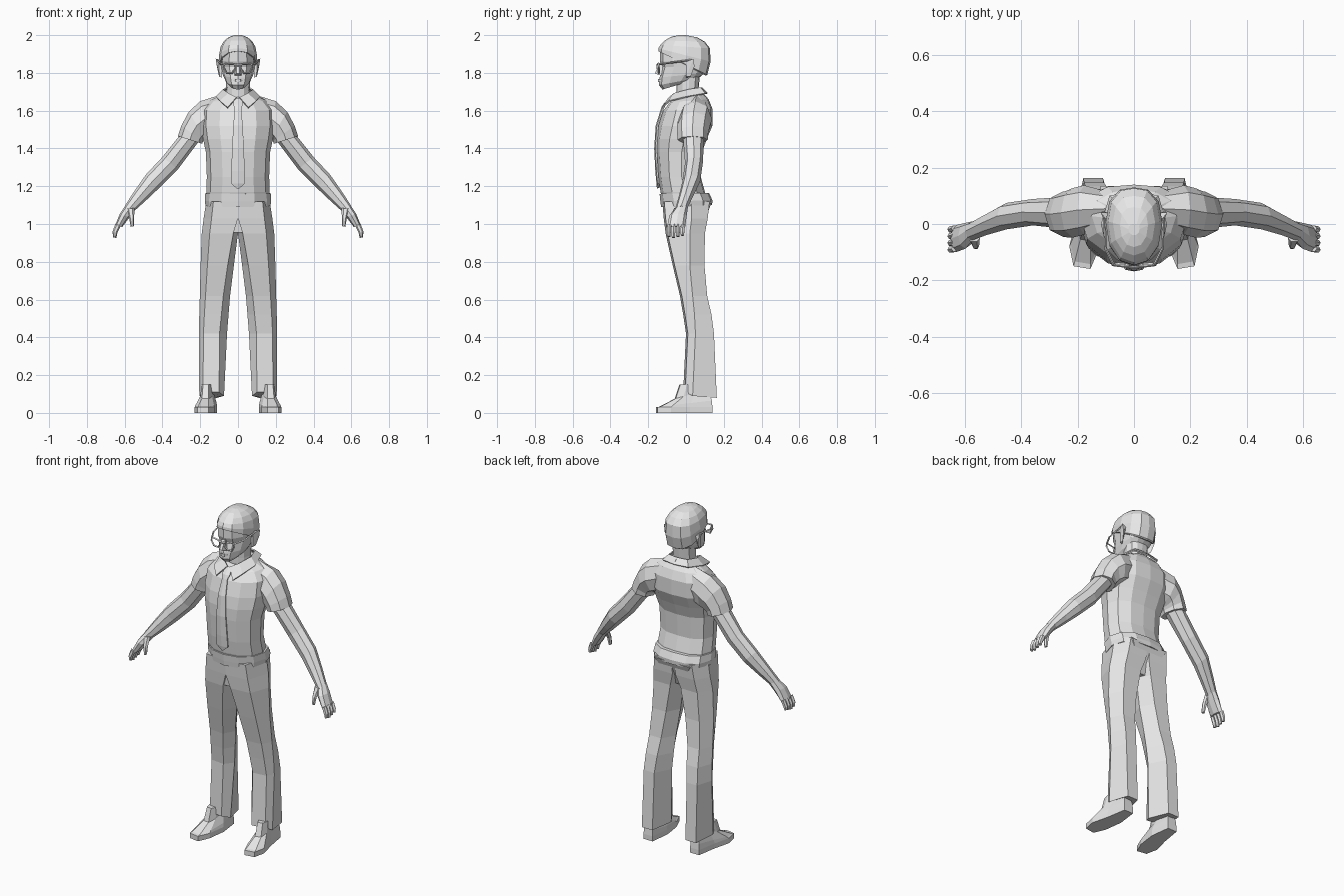
import bpy, bmesh, math
from mathutils import Vector

grey = bpy.data.materials.new("light_grey")
grey.diffuse_color = (0.8, 0.8, 0.8, 1)


def finish(name, bm, mirror=False, thick=0):
    bmesh.ops.remove_doubles(bm, verts=bm.verts, dist=0.0005)
    bmesh.ops.recalc_face_normals(bm, faces=bm.faces)
    me = bpy.data.meshes.new(name)
    bm.to_mesh(me)
    bm.free()
    ob = bpy.data.objects.new(name, me)
    bpy.context.collection.objects.link(ob)
    me.materials.append(grey)
    if thick:
        s = ob.modifiers.new("thickness", 'SOLIDIFY')
        s.thickness, s.offset = thick, 0
    if mirror:
        ob.modifiers.new("mirror", 'MIRROR').use_mirror_merge = False
    return ob


def loft(name, rings, mirror=False):
    """Skin a list of equal-length point rings and cap both ends."""
    bm = bmesh.new()
    vs = [[bm.verts.new(p) for p in r] for r in rings]
    n = len(vs[0])
    for a, b in zip(vs, vs[1:]):
        for i in range(n):
            j = (i + 1) % n
            bm.faces.new((a[i], a[j], b[j], b[i]))
    bm.faces.new(vs[0])
    bm.faces.new(vs[-1])
    return finish(name, bm, mirror)


def body_ring(zf, zb, w, yf, yb):
    """Symmetric body section; its height runs from zf in front to zb behind."""
    d = yb - yf
    half = [(0, 0), (.5, .06), (.87, .26), (1, .55), (.87, .82), (.5, .97), (0, 1)]
    pts = half + [(-x, t) for x, t in half[-2:0:-1]]
    return [(x * w, yf + t * d, zf + t * (zb - zf)) for x, t in pts]


def limb_ring(ox, oz, ix, iz, yc, ry, n=8):
    """Limb section between an outer and an inner point in the xz plane."""
    o, i = Vector((ox, yc, oz)), Vector((ix, yc, iz))
    c, r = (o + i) / 2, (o - i) / 2
    out = []
    for k in range(n):
        a = 2 * math.pi * k / n
        out.append(c + r * math.cos(a) + Vector((0, ry * math.sin(a), 0)))
    return out


def limb(name, rows, n=8):
    return loft(name, [limb_ring(*r, n) for r in rows], True)


def body(name, rows):
    return loft(name, [body_ring(*r) for r in rows])


def hull(name, pts, mirror=False):
    bm = bmesh.new()
    for p in pts:
        bm.verts.new(p)
    bmesh.ops.convex_hull(bm, input=bm.verts)
    bmesh.ops.dissolve_limit(bm, angle_limit=0.02, verts=bm.verts, edges=bm.edges)
    return finish(name, bm, mirror)


def wire(name, pts, r, closed=False, mirror=True):
    """Thin four-sided rod along a path."""
    bm = bmesh.new()
    pts = [Vector(p) for p in pts]
    pairs = list(zip(pts, pts[1:])) + ([(pts[-1], pts[0])] if closed else [])
    for a, b in pairs:
        q = (b - a).to_track_quat('Z', 'Y').to_matrix().to_4x4()
        q.translation = (a + b) / 2
        bmesh.ops.create_cone(bm, cap_ends=True, segments=4, radius1=r, radius2=r,
                              depth=(b - a).length + r, matrix=q)
    return finish(name, bm, mirror)


# Shirt body
body("shirt", [
    (1.10, 1.11, .160, -.115, .115), (1.17, 1.17, .168, -.135, .10),
    (1.25, 1.25, .165, -.146, .078), (1.38, 1.38, .170, -.156, .085),
    (1.45, 1.45, .185, -.156, .11), (1.52, 1.52, .195, -.146, .14),
    (1.60, 1.61, .190, -.120, .14), (1.645, 1.66, .15, -.085, .12),
    (1.67, 1.70, .085, -.06, .085)])

# Sleeves, arms and hands
limb("sleeve", [
    (.09, 1.685, .10, 1.48, .055, .06), (.20, 1.65, .155, 1.46, .05, .088),
    (.26, 1.595, .175, 1.45, .04, .088), (.30, 1.52, .185, 1.44, .035, .082),
    (.318, 1.465, .19, 1.425, .035, .08), (.303, 1.46, .205, 1.43, .035, .06)])
limb("arm", [
    (.30, 1.48, .205, 1.44, .04, .056), (.40, 1.355, .318, 1.29, .042, .047),
    (.487, 1.262, .42, 1.188, .028, .047), (.55, 1.172, .49, 1.122, .0, .038),
    (.60, 1.095, .548, 1.07, -.025, .032)])
limb("palm", [
    (.595, 1.10, .548, 1.072, -.022, .032), (.625, 1.055, .575, 1.035, -.042, .046),
    (.652, .99, .612, .985, -.052, .048)])
for k in range(4):
    y = -.088 + k * .024
    limb("finger", [(.650, 1.0, .62, .99, y, .012), (.664, .96, .638, .955, y - .003, .012),
                    (.662, .93 + .006 * abs(k - 1), .644, .925 + .006 * abs(k - 1), y - .003, .009)], 6)
limb("thumb", [(.590, 1.08, .548, 1.085, -.05, .015), (.576, 1.03, .55, 1.03, -.075, .014),
               (.568, .985, .552, .988, -.08, .010)], 6)


# Trouser legs: z, inner, front inner, front outer, outer, front, middle, back
def leg_ring(z, xi, fi, fo, xo, yf, ym, yb):
    dz = .02 if z < .12 else 0
    return [(fi, yf, z + dz), (fo, yf + .01, z + dz), (xo, ym, z),
            (fo - .005, yb, z - dz / 2), (fi + .01, yb, z - dz / 2), (xi, ym, z)]


loft("trouser_leg", [leg_ring(*r) for r in [
    (1.12, 0, 0, .13, .168, -.125, .03, .125), (1.03, 0, 0, .14, .182, -.118, .03, .115),
    (.95, 0, .025, .15, .192, -.108, .02, .10), (.78, .022, .055, .162, .198, -.07, .02, .098),
    (.62, .042, .078, .172, .202, -.032, .035, .112), (.52, .05, .088, .178, .205, -.015, .045, .135),
    (.42, .058, .098, .183, .207, 0, .05, .148), (.09, .074, .10, .185, .205, -.015, .035, .163)]], True)
hull("trouser_seat", [(x, y, z) for x, y, z in [
    (.12, .135, 1.11), (-.12, .135, 1.11), (.02, .07, .955), (-.02, .07, .955),
    (.03, -.10, .955), (-.03, -.10, .955), (.1, -.115, 1.1), (-.1, -.115, 1.1)]])
body("waistband", [
    (1.09, 1.10, .172, -.132, .138), (1.12, 1.125, .176, -.136, .14),
    (1.16, 1.165, .173, -.140, .122), (1.16, 1.165, .155, -.125, .10)])

# Shoes
sole = [(.125, .14), (.185, .14), (.205, .02), (.230, -.08), (.215, -.15),
        (.155, -.16), (.125, -.09), (.110, .02)]


def shoe_ring(z, s, slope=0):
    return [(.155 + (x - .155) * s, .09 + (y - .09) * s, z + slope * (y - .09)) for x, y in sole]


loft("shoe", [shoe_ring(0, 1), shoe_ring(.03, 1), shoe_ring(.06, .93, .11),
              shoe_ring(.115, .6, .16), shoe_ring(.15, .5)], True)

# Neck, head and hair
body("neck", [(1.63, 1.66, .07, -.05, .075), (1.71, 1.71, .062, -.05, .066),
              (1.80, 1.80, .065, -.05, .075)])
body("head", [
    (1.712, 1.76, .045, -.125, .035), (1.735, 1.775, .066, -.143, .07),
    (1.775, 1.80, .080, -.140, .10), (1.83, 1.84, .090, -.126, .118),
    (1.86, 1.87, .094, -.138, .122), (1.925, 1.93, .090, -.138, .12),
    (1.96, 1.96, .07, -.105, .09)])
body("hair", [
    (1.915, 1.785, .094, -.138, .105), (1.915, 1.79, .099, -.147, .113),
    (1.93, 1.86, .101, -.146, .130), (1.948, 1.93, .092, -.136, .127),
    (1.972, 1.965, .075, -.112, .10), (1.99, 1.988, .050, -.082, .06),
    (2.0, 2.0, .02, -.04, .0)])
hull("nose", [(s * x, y, z) for s in (1, -1) for x, y, z in [
    (.010, -.12, 1.85), (.010, -.138, 1.85), (.020, -.13, 1.785), (.008, -.165, 1.797)]])
hull("mouth", [(s * x, y, z) for s in (1, -1) for x, y, z in [
    (.03, -.125, 1.76), (.012, -.147, 1.768), (.012, -.147, 1.752)]])
hull("ear", [(.085, .0, 1.865), (.085, .0, 1.775), (.098, .0, 1.78), (.102, .0, 1.86),
             (.118, .04, 1.875), (.112, .045, 1.835), (.10, .025, 1.78), (.09, .04, 1.86)], True)

# Glasses
wire("glasses_rim", [(.015, -.152, 1.845), (.07, -.146, 1.85), (.076, -.144, 1.83),
                     (.06, -.142, 1.80), (.03, -.145, 1.80), (.016, -.15, 1.82)], .005, True)
wire("glasses_bridge", [(-.016, -.155, 1.84), (.016, -.155, 1.84)], .005, mirror=False)
wire("glasses_temple", [(.072, -.146, 1.845), (.10, -.09, 1.853), (.106, .02, 1.868),
                        (.106, .04, 1.84)], .005)


# Collar and tie
def plate(name, rows, thick, mirror=False):
    bm = bmesh.new()
    vs = [[bm.verts.new(p) for p in r] for r in rows]
    for a, b in zip(vs, vs[1:]):
        for i in range(len(a) - 1):
            bm.faces.new((a[i], a[i + 1], b[i + 1], b[i]))
    return finish(name, bm, mirror, thick)


plate("collar_flap", [[(.008, -.088, 1.668), (.055, -.128, 1.615)],
                      [(.05, -.062, 1.69), (.095, -.09, 1.65)],
                      [(.078, .01, 1.71), (.115, .0, 1.672)],
                      [(.06, .075, 1.72), (.085, .10, 1.69)],
                      [(0, .082, 1.72), (0, .112, 1.69)]], .008, True)
tie = [(1.665, .020, -.085), (1.63, .024, -.118), (1.61, .016, -.128), (1.52, .024, -.156),
       (1.40, .030, -.164), (1.28, .035, -.158), (1.215, .036, -.152), (1.19, .006, -.150)]
plate("tie", [[(-w, y + .006, z), (0, y, z), (w, y + .006, z)] for z, w, y in tie], .009)
